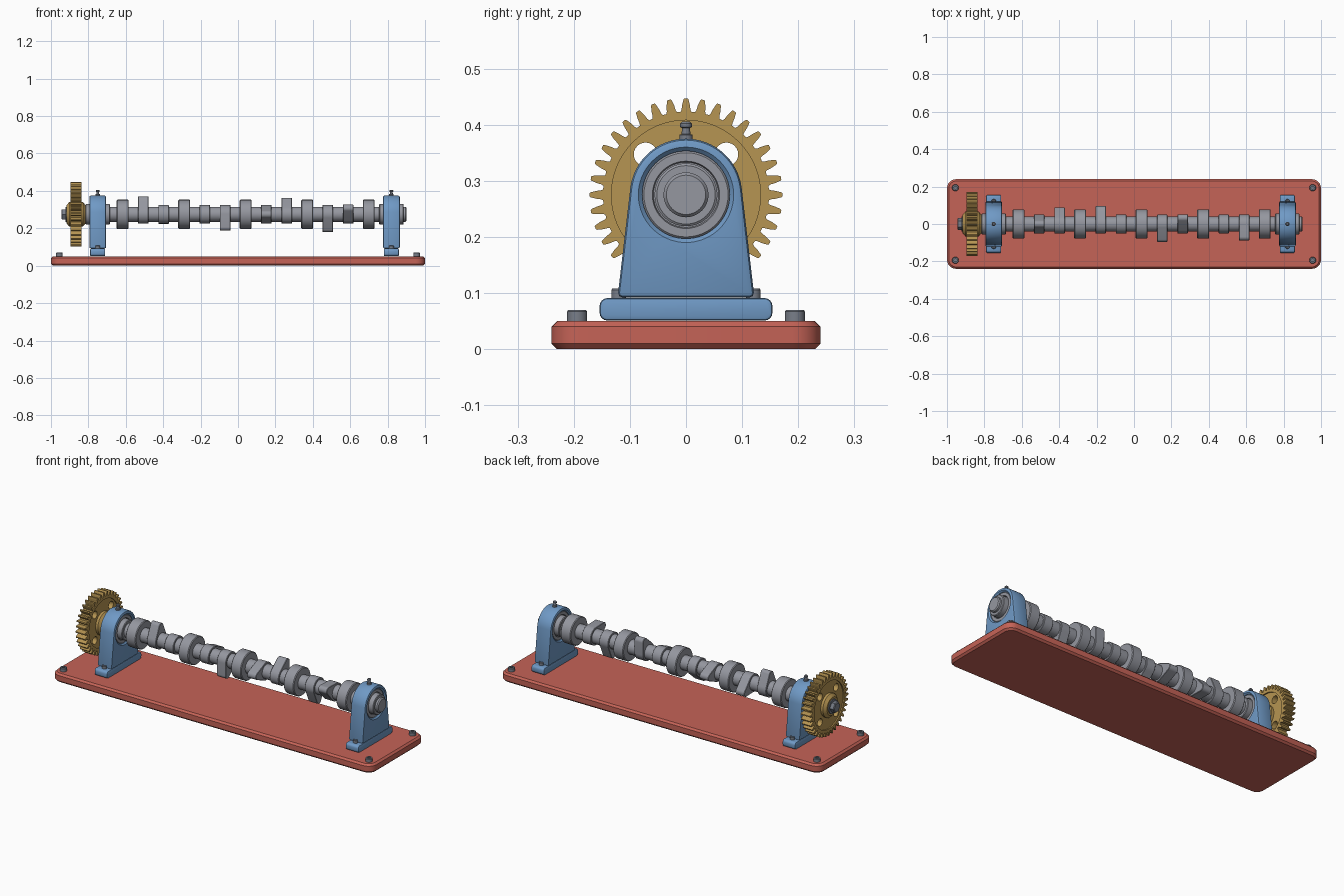
import bpy, bmesh
from math import sin, cos, pi, radians, acos, atan2, hypot
from mathutils import Vector

if "Cube" in bpy.data.objects:
    bpy.data.objects.remove(bpy.data.objects["Cube"])

AXIS_Z = 0.275          # height of the shaft axis
BLOCKS = (-0.75, 0.82)  # bearing block positions


def material(name, rgb):
    m = bpy.data.materials.new(name)
    m.diffuse_color = (*rgb, 1)
    m.use_nodes = True
    m.node_tree.nodes["Principled BSDF"].inputs["Base Color"].default_value = m.diffuse_color
    return m


RED = material("red paint", (0.56, 0.125, 0.095))
BLUE = material("blue paint", (0.16, 0.32, 0.56))
BRASS = material("brass", (0.47, 0.30, 0.085))
STEEL = material("steel", (0.30, 0.31, 0.35))
DARK = material("dark steel", (0.19, 0.21, 0.25))


def finish(name, bm, mat, bevel=0, segments=1, cutters=()):
    """Make an object, bake its bevel and cuts, then set smooth shading."""
    bmesh.ops.recalc_face_normals(bm, faces=bm.faces)
    me = bpy.data.meshes.new(name)
    bm.to_mesh(me)
    bm.free()
    ob = bpy.data.objects.new(name, me)
    bpy.context.scene.collection.objects.link(ob)
    me.materials.append(mat)
    if bevel:
        b = ob.modifiers.new("bevel", 'BEVEL')
        b.width, b.segments, b.limit_method = bevel, segments, 'ANGLE'
        b.angle_limit = radians(40)
    for c in cutters:
        m = ob.modifiers.new("cut", 'BOOLEAN')
        m.operation, m.object, m.solver = 'DIFFERENCE', c, 'EXACT'
    if ob.modifiers:
        dg = bpy.context.evaluated_depsgraph_get()
        ob.data = bpy.data.meshes.new_from_object(ob.evaluated_get(dg))
        ob.modifiers.clear()
    for c in cutters:
        bpy.data.objects.remove(c)
    ob.data.name = name
    ob.data.shade_smooth()
    ob.data.set_sharp_from_angle(angle=radians(30))
    return ob


def place(axis, at, u, v, w):
    """u, v lie across the axis, w along it."""
    return Vector(at) + (Vector((w, u, v)) if axis == 'X' else Vector((u, v, w)))


def lathe(name, prof, mat, at=(0, 0, AXIS_Z), axis='X', n=48, **kw):
    """Revolve (along, radius) points; both ends are capped."""
    bm = bmesh.new()
    rings = [[bm.verts.new(place(axis, at, r * cos(2 * pi * i / n), r * sin(2 * pi * i / n), w))
              for i in range(n)] for w, r in prof]
    for a, b in zip(rings, rings[1:]):
        for i in range(n):
            bm.faces.new((a[i], a[(i + 1) % n], b[(i + 1) % n], b[i]))
    bm.faces.new(rings[0])
    bm.faces.new(rings[-1])
    return finish(name, bm, mat, **kw)


def prism(name, loop, w0, w1, mat, at=(0, 0, 0), axis='X', **kw):
    """Extrude a closed outline along an axis."""
    bm = bmesh.new()
    a, b = ([bm.verts.new(place(axis, at, u, v, w)) for u, v in loop] for w in (w0, w1))
    n = len(loop)
    for i in range(n):
        bm.faces.new((a[i], a[(i + 1) % n], b[(i + 1) % n], b[i]))
    bm.faces.new(a)
    bm.faces.new(b)
    return finish(name, bm, mat, **kw)


def arc(cx, cy, r, a0, a1, n):
    return [(cx + r * cos(a0 + (a1 - a0) * i / n), cy + r * sin(a0 + (a1 - a0) * i / n))
            for i in range(n + 1)]


def rounded_rect(hx, hy, r, n=6):
    pts = []
    for k, (sx, sy) in enumerate(((1, 1), (-1, 1), (-1, -1), (1, -1))):
        pts += arc(sx * (hx - r), sy * (hy - r), r, k * pi / 2, (k + 1) * pi / 2, n)
    return pts


def bolt(name, x, y, z, r, h):
    """Round cap bolt with a hex socket."""
    cut = lathe("socket_cutter", [(h * 0.5, r * 0.5), (h * 1.5, r * 0.5)], DARK, (x, y, z), 'Z', 6)
    lathe(name, [(-0.004, r), (h * 0.85, r), (h, r * 0.86)], DARK, (x, y, z), 'Z', 24, cutters=[cut])


# Base plate and its corner bolts
prism("base_plate", rounded_rect(1.0, 0.24, 0.05), 0, 0.05, RED, axis='Z', bevel=0.01)
for sx in (-1, 1):
    for sy in (-1, 1):
        bolt("base_bolt", sx * 0.955, sy * 0.194, 0.05, 0.018, 0.02)

# Bearing blocks: foot, tapered housing, bearing, foot bolts, grease fitting
R, HALF, FLOOR = 0.1, 0.122, 0.092 - AXIS_Z
tangent = atan2(FLOOR, HALF) + acos(R / hypot(HALF, FLOOR))
for x in BLOCKS:
    c = (x, 0, AXIS_Z)
    prism("block_foot", rounded_rect(0.154, 0.02, 0.014, 4), -0.04, 0.04, BLUE,
          (x, 0, 0.071), bevel=0.005, segments=2)
    bore = lathe("bore_cutter", [(-0.06, 0.1), (-0.038, 0.078), (0.038, 0.078), (0.06, 0.1)],
                 BLUE, c, n=64)
    housing = [(-HALF, FLOOR), (HALF, FLOOR)] + arc(0, 0, R, tangent, pi - tangent, 32)
    prism("bearing_housing", housing, -0.045, 0.045, BLUE, c, bevel=0.009, segments=2, cutters=[bore])
    side = [(0.0, 0.078), (0.034, 0.078), (0.037, 0.075), (0.037, 0.06), (0.03, 0.058),
            (0.03, 0.056), (0.062, 0.056), (0.065, 0.052), (0.065, 0.038)]
    lathe("bearing", [(-w, r) for w, r in side[:0:-1]] + side[1:], STEEL, c)
    for sy in (-1, 1):
        bolt("foot_bolt", x, sy * 0.12, 0.091, 0.013, 0.017)
    lathe("grease_fitting", [(-0.006, 0.012), (0.008, 0.012), (0.009, 0.008), (0.02, 0.007),
                             (0.022, 0.0105), (0.028, 0.0105), (0.032, 0.006)],
          DARK, (x, 0, 0.374), 'Z', 16)

# Shaft with five round journals
lathe("shaft", [(-0.9, 0.04), (0.896, 0.04), (0.902, 0.035)], STEEL)
for i in range(5):
    x = -0.617 + 0.329 * i
    lathe("journal", [(-0.032, 0.074), (-0.028, 0.078), (0.028, 0.078), (0.032, 0.074)],
          STEEL, (x, 0, AXIS_Z))


# Two egg-shaped cams between each pair of journals
def cam(x, angle, base=0.05, nose=0.02, reach=0.075):
    t = acos((base - nose) / reach)
    loop = arc(0, 0, base, angle + t, angle + 2 * pi - t, 32)
    loop += arc(reach * cos(angle), reach * sin(angle), nose, angle - t, angle + t, 12)
    prism("cam_lobe", loop, -0.028, 0.028, STEEL, (x, 0, AXIS_Z), bevel=0.002)


for i, deg in enumerate((90, 0, 180, -90)):
    x = -0.617 + 0.329 * i
    cam(x + 0.11, radians(deg))
    cam(x + 0.219, radians(deg - 115))

# Gear: toothed rim, thinner web with four holes, hub, end bolt
GX = -0.866
TEETH = 36
teeth = []
for k in range(TEETH):
    for d, r in ((-3.7, 0.148), (-3.0, 0.152), (-2.5, 0.160), (-1.5, 0.170), (-1.0, 0.172),
                 (1.0, 0.172), (1.5, 0.170), (2.5, 0.160), (3.0, 0.152), (3.7, 0.148)):
        a = radians(90 + 360 / TEETH * k + d)
        teeth.append((r * cos(a), r * sin(a)))
gc = (GX, 0, AXIS_Z)
cuts = [lathe("rim_cutter", [(s * 0.022, 0.133), (s * 0.05, 0.133)], BRASS, gc, n=64)
        for s in (-1, 1)]
for k in range(4):
    a = pi / 4 + k * pi / 2
    cuts.append(lathe("hole_cutter", [(-0.05, 0.021), (0.05, 0.021)], BRASS,
                      (GX, 0.102 * cos(a), AXIS_Z + 0.102 * sin(a)), n=24))
prism("gear", teeth, -0.029, 0.029, BRASS, gc, cutters=cuts)
lathe("gear_hub", [(-0.05, 0.05), (-0.046, 0.054), (-0.036, 0.066), (0.036, 0.066),
                   (0.046, 0.054), (0.05, 0.05)], BRASS, gc)
lathe("end_washer", [(-0.921, 0.04), (-0.91, 0.04)], DARK)
lathe("end_bolt", [(-0.945, 0.026), (-0.941, 0.031), (-0.918, 0.031)], DARK, n=6)
